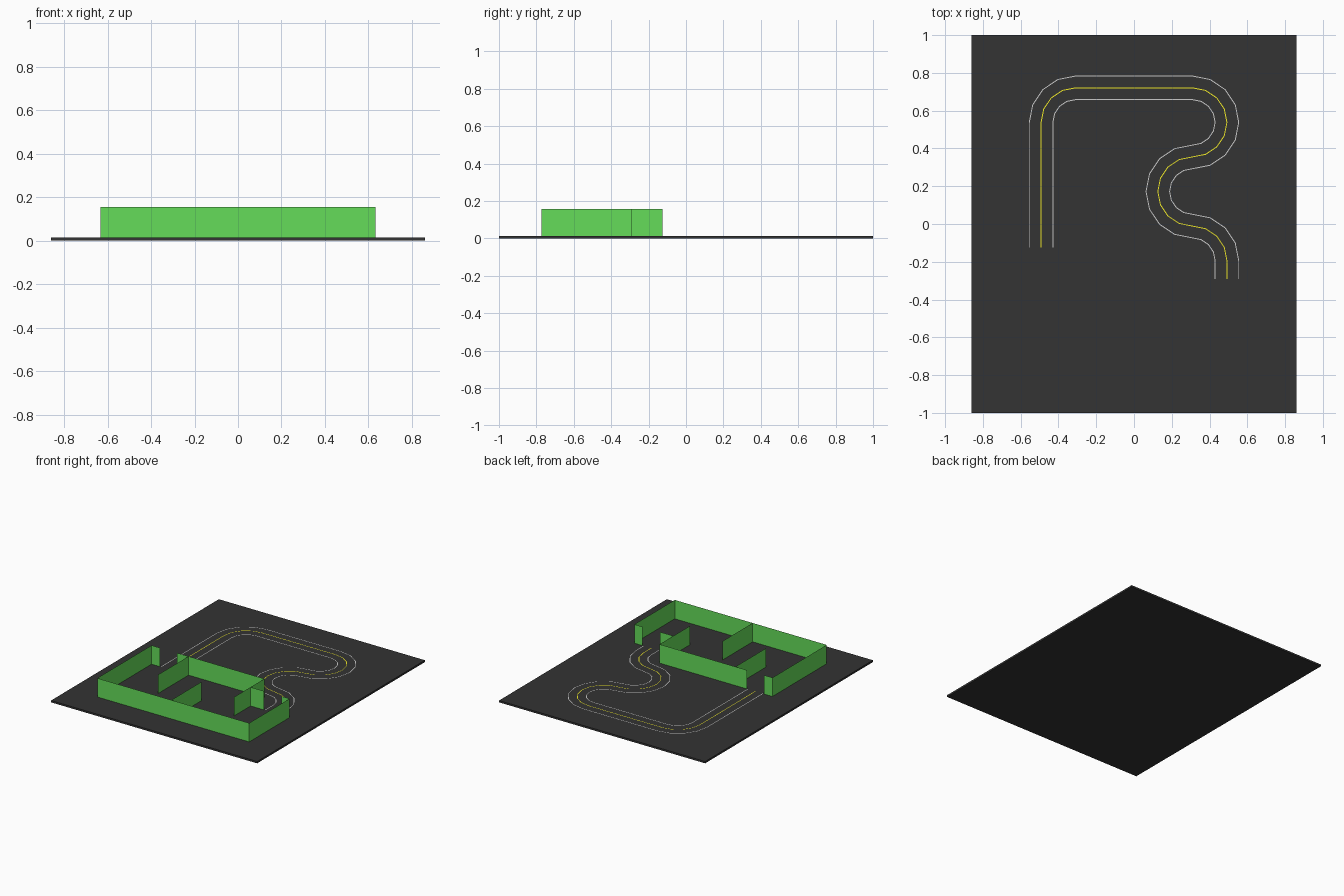
import bpy, bmesh
from math import sin, cos, radians
from mathutils import Vector

if "Cube" in bpy.data.objects:
    bpy.data.objects.remove(bpy.data.objects["Cube"])

BASE_TOP, WALL_TOP = 0.014, 0.156


def material(name, rgb):
    m = bpy.data.materials.new(name)
    m.diffuse_color = (*rgb, 1)
    m.use_nodes = True
    m.node_tree.nodes["Principled BSDF"].inputs["Base Color"].default_value = m.diffuse_color
    return m


ASPHALT = material("asphalt", (0.033, 0.033, 0.033))
GREEN = material("wall_green", (0.13, 0.72, 0.10))
WHITE = material("line_white", (0.9, 0.9, 0.9))
YELLOW = material("line_yellow", (0.9, 0.85, 0.02))


def finish(bm, name, mat):
    me = bpy.data.meshes.new(name)
    bm.to_mesh(me)
    bm.free()
    me.materials.append(mat)
    ob = bpy.data.objects.new(name, me)
    bpy.context.collection.objects.link(ob)
    return ob


def wall(name, *pts):
    """Thin upright sheet following a plan polyline."""
    bm = bmesh.new()
    cols = [[bm.verts.new((x, y, z)) for z in (BASE_TOP, WALL_TOP)] for x, y in pts]
    for a, b in zip(cols, cols[1:]):
        bm.faces.new((a[0], b[0], b[1], a[1]))
    return finish(bm, name, GREEN)


def arc(cx, cy, r, start, end, step=22.5):
    """Points and outward radial directions along an arc, in degrees."""
    n = round(abs(end - start) / step)
    angles = [radians(start + (end - start) * i / n) for i in range(n + 1)]
    return [(Vector((cx + r * cos(a), cy + r * sin(a))), Vector((cos(a), sin(a)))) for a in angles]


# Road centre line: each entry holds a point and its left-hand normal
R, X, Y = 0.183, 0.309, 0.538
path = [(Vector((-X - R, -0.125)), Vector((-1, 0)))]
path += arc(-X, Y, R, 180, 90)
path += arc(X, Y, R, 90, -90)
path += [(p, -n) for p, n in arc(X, Y - 2 * R, R, 90, 270)][1:]
path += arc(X, Y - 4 * R, R, 90, 0)[1:]
path += [(Vector((X + R, -0.29)), Vector((1, 0)))]


def road_line(name, offset, mat, width=0.005):
    """Flat painted strip running parallel to the road centre."""
    bm = bmesh.new()
    rows = []
    for p, n in path:
        rows.append([bm.verts.new((*(p + n * (offset + s * width / 2)), BASE_TOP + 0.0015))
                     for s in (1, -1)])
    for a, b in zip(rows, rows[1:]):
        bm.faces.new((a[0], a[1], b[1], b[0]))
    return finish(bm, name, mat)


# Ground board
bm = bmesh.new()
bmesh.ops.create_cube(bm, size=1)
for v in bm.verts:
    v.co = (v.co.x * 1.72, v.co.y * 2, (v.co.z + 0.5) * BASE_TOP)
finish(bm, "ground_board", ASPHALT)

# Painted road lines
road_line("outer_edge_line", 0.0625, WHITE)
road_line("centre_line", 0, YELLOW)
road_line("inner_edge_line", -0.0625, WHITE)

# Outer maze wall, open where the road enters and leaves
L, F, B, S = 0.634, -0.772, -0.125, -0.29
wall("outer_wall", (-0.565, B), (-L, B), (-L, F), (L, F), (L, S), (0.565, S))
wall("back_wall", (-0.42, B), (0.308, B), (0.308, S), (0.42, S))

# Inner partitions
wall("left_partition", (-0.325, B), (-0.325, -0.49))
wall("middle_partition", (-0.016, F), (-0.016, -0.412))
wall("right_partition", (0.308, S), (0.308, -0.49))
